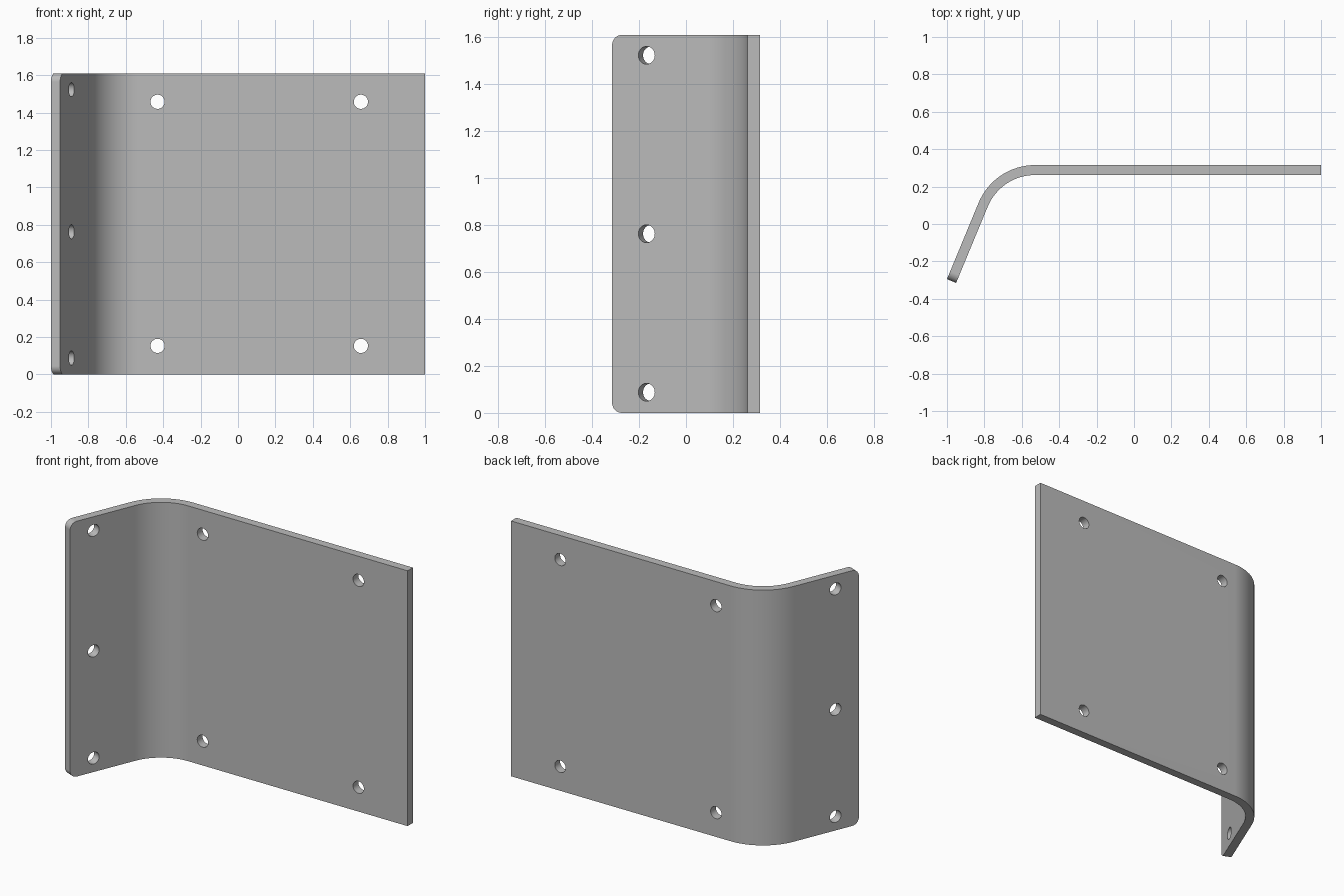
import bpy, bmesh
from math import radians, sin, cos, tan
from mathutils import Vector, Matrix

cube = bpy.data.objects.get("Cube")
if cube:
    bpy.data.objects.remove(cube, do_unlink=True)

HEIGHT, THICK = 1.61, 0.053
BACK = 0.315                       # outer face of the main plate
BEND, RADIUS = radians(67.5), 0.327
HOLE = 0.038
along = Vector((cos(BEND), sin(BEND), 0))      # up the flange towards the bend
inward = Vector((sin(BEND), -cos(BEND), 0))    # across the flange thickness
tip = Vector((-1, -BACK + THICK * cos(BEND), 0))

# Bend centre, found from the corner where both outer faces would meet
corner_x = tip.x + (BACK - tip.y) / tan(BEND)
centre = Vector((corner_x + RADIUS * tan(BEND / 2), BACK - RADIUS, 0))


def arc(radius, steps=16):
    angles = [radians(90) + BEND * i / steps for i in range(steps + 1)]
    return [centre + radius * Vector((cos(a), sin(a), 0)) for a in angles]


def link(name, bm):
    mesh = bpy.data.meshes.new(name)
    bmesh.ops.recalc_face_normals(bm, faces=bm.faces)
    bm.to_mesh(mesh)
    bm.free()
    obj = bpy.data.objects.new(name, mesh)
    bpy.context.collection.objects.link(obj)
    return obj


# Bent sheet: plan profile pulled up to full height
outline = [Vector((1, BACK, 0))] + arc(RADIUS) + [tip, tip + inward * THICK]
outline += arc(RADIUS - THICK)[::-1] + [Vector((1, BACK - THICK, 0))]
bm = bmesh.new()
base = bm.faces.new([bm.verts.new(p) for p in outline])
top = bmesh.ops.extrude_face_region(bm, geom=[base])["geom"]
bmesh.ops.translate(bm, vec=(0, 0, HEIGHT),
                    verts=[v for v in top if isinstance(v, bmesh.types.BMVert)])

# Rounded corners at the free end of the flange
ends = [e for e in bm.edges
        if all(v.co.x < -0.9 and v.co.y < -0.25 for v in e.verts)
        and abs(e.verts[0].co.z - e.verts[1].co.z) < 0.01]
bmesh.ops.bevel(bm, geom=ends, offset=0.045, segments=8, profile=0.5, affect='EDGES')
bracket = link("bent_bracket", bm)

# Hole cutters: four through the plate, three through the flange
bm = bmesh.new()


def add_hole(position, axis):
    turn = Vector(axis).to_track_quat('Z', 'Y').to_matrix().to_4x4()
    bmesh.ops.create_cone(bm, cap_ends=True, segments=32, radius1=HOLE,
                          radius2=HOLE, depth=0.2,
                          matrix=Matrix.Translation(position) @ turn)


for x in (-0.43, 0.657):
    for z in (0.153, 1.458):
        add_hole(Vector((x, BACK - THICK / 2, z)), (0, 1, 0))
for z in (0.088, 0.763, 1.523):
    add_hole(tip + along * 0.159 + inward * THICK / 2 + Vector((0, 0, z)), inward)
cutter = link("hole_cutter", bm)
cutter.hide_render = True

# Cut the holes
bpy.context.view_layer.objects.active = bracket
bracket.select_set(True)
cut = bracket.modifiers.new("holes", 'BOOLEAN')
cut.operation, cut.object, cut.solver = 'DIFFERENCE', cutter, 'EXACT'
bpy.ops.object.modifier_apply(modifier=cut.name)
bpy.data.objects.remove(cutter, do_unlink=True)

# Plain grey metal
metal = bpy.data.materials.new("grey_metal")
metal.use_nodes = True
grey = (0.5, 0.5, 0.5, 1)
metal.diffuse_color = grey
metal.node_tree.nodes["Principled BSDF"].inputs["Base Color"].default_value = grey
bracket.data.materials.clear()
bracket.data.materials.append(metal)

# Smooth bend, crisp sheet edges, flat plates
bpy.ops.object.shade_smooth_by_angle(angle=radians(30))
flat = bracket.modifiers.new("flat_plates", 'WEIGHTED_NORMAL')
flat.keep_sharp = True
